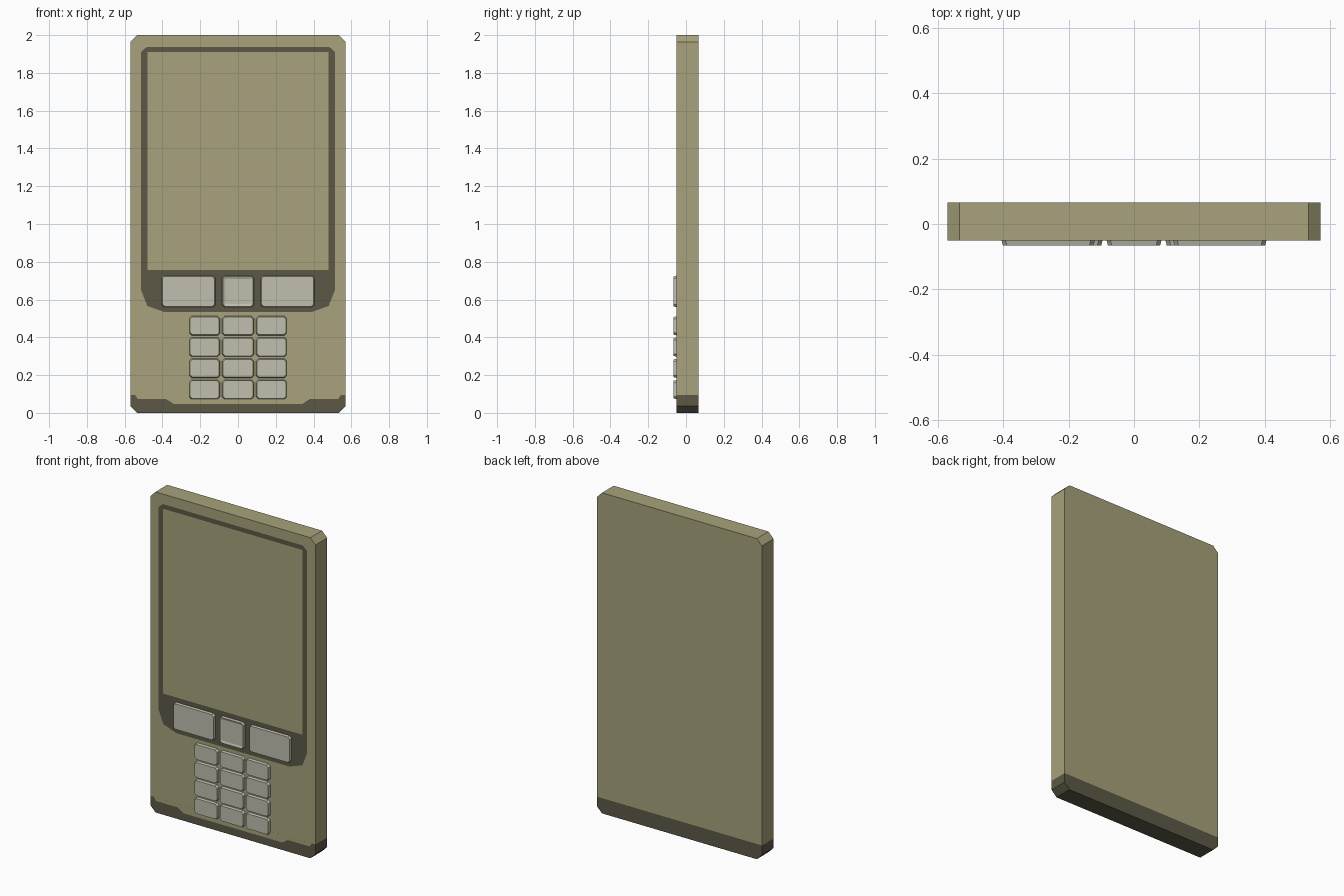
import bpy, bmesh
from mathutils import Vector

if "Cube" in bpy.data.objects:
    bpy.data.objects.remove(bpy.data.objects["Cube"])

FRONT, BACK = -0.05, 0.065


def material(name, rgb):
    m = bpy.data.materials.new(name)
    m.diffuse_color = (*rgb, 1)
    m.use_nodes = True
    m.node_tree.nodes["Principled BSDF"].inputs["Base Color"].default_value = m.diffuse_color
    return m


khaki = material("khaki_shell", (0.39, 0.36, 0.20))
dark = material("dark_trim", (0.107, 0.098, 0.061))
pale = material("pale_keys", (0.53, 0.52, 0.43))


def finish(name, bm, *mats):
    me = bpy.data.meshes.new(name)
    bm.to_mesh(me)
    bm.free()
    for m in mats:
        me.materials.append(m)
    ob = bpy.data.objects.new(name, me)
    bpy.context.collection.objects.link(ob)
    return ob


def mirrored(half):
    """Close a right-half outline (x, z) by reflecting it across x = 0."""
    return half + [(-x, z) for x, z in reversed(half)]


def chamfered(x0, x1, z0, z1, c):
    return [(x0 + c, z0), (x1 - c, z0), (x1, z0 + c), (x1, z1 - c),
            (x1 - c, z1), (x0 + c, z1), (x0, z1 - c), (x0, z0 + c)]


def front_face(bm, outline, y):
    f = bm.faces.new([bm.verts.new((x, y, z)) for x, z in outline])
    f.normal_update()
    if f.normal.y > 0:
        f.normal_flip()
    return f


def plate(name, outline, y, mat):
    bm = bmesh.new()
    front_face(bm, outline, y)
    return finish(name, bm, mat)


# Body slab, split so its lower end is dark
bm = bmesh.new()
face = front_face(bm, chamfered(-0.57, 0.57, 0, 2, 0.036), FRONT)
ext = bmesh.ops.extrude_face_region(bm, geom=[face], use_keep_orig=True)
bmesh.ops.translate(bm, vec=(0, BACK - FRONT, 0),
                    verts=[v for v in ext["geom"] if isinstance(v, bmesh.types.BMVert)])
bmesh.ops.bisect_plane(bm, geom=bm.verts[:] + bm.edges[:] + bm.faces[:],
                       plane_co=(0, 0, 0.095), plane_no=(0, 0, 1))
bmesh.ops.recalc_face_normals(bm, faces=bm.faces)
for f in bm.faces:
    f.material_index = int(f.calc_center_median().z < 0.095)
finish("body", bm, khaki, dark)

# Flush front panels: stepped lower edge, display surround, screen
plate("lower_front", mirrored([(0.34, 0.047), (0.38, 0.073), (0.53, 0.073), (0.545, 0.095)]),
      FRONT - 0.001, khaki)
plate("display_surround", mirrored([(0.39, 0.534), (0.48, 0.566), (0.513, 0.65),
                                    (0.513, 1.91), (0.483, 1.938)]), FRONT - 0.001, dark)
plate("screen", mirrored([(0.48, 0.757), (0.48, 1.91)]), FRONT - 0.002, khaki)


# Raised keys with clipped corners and softened front edges
def key(name, x0, x1, z0, z1, dished=False):
    bm = bmesh.new()
    outline = chamfered(x0, x1, z0, z1, 0.012)
    f = front_face(bm, outline, -0.065)
    side = bmesh.ops.extrude_edge_only(bm, edges=f.edges[:])
    bmesh.ops.translate(bm, vec=(0, 0.015, 0),
                        verts=[v for v in side["geom"] if isinstance(v, bmesh.types.BMVert)])
    bmesh.ops.recalc_face_normals(bm, faces=bm.faces)
    f.normal_update()
    if f.normal.y > 0:
        bmesh.ops.reverse_faces(bm, faces=bm.faces)
    # soften the rim by pulling the front outline inwards
    centre = Vector(((x0 + x1) / 2, 0, (z0 + z1) / 2))
    for v in f.verts:
        v.co.x += 0.004 if v.co.x < centre.x else -0.004
        v.co.z += 0.004 if v.co.z < centre.z else -0.004
    if dished:
        bmesh.ops.inset_region(bm, faces=[f], thickness=0.014)
        for v in f.verts:
            v.co.y += 0.005
    finish(name, bm, pale)


key("left_soft_key", -0.405, -0.12, 0.56, 0.727)
key("centre_key", -0.084, 0.084, 0.56, 0.727, dished=True)
key("right_soft_key", 0.12, 0.405, 0.56, 0.727)

for row in range(4):
    for col in range(3):
        cx = (col - 1) * 0.177
        cz = 0.461 - row * 0.1125
        w = 0.084 if col == 1 else 0.081
        key(f"number_key_{row}_{col}", cx - w, cx + w, cz - 0.051, cz + 0.051)
